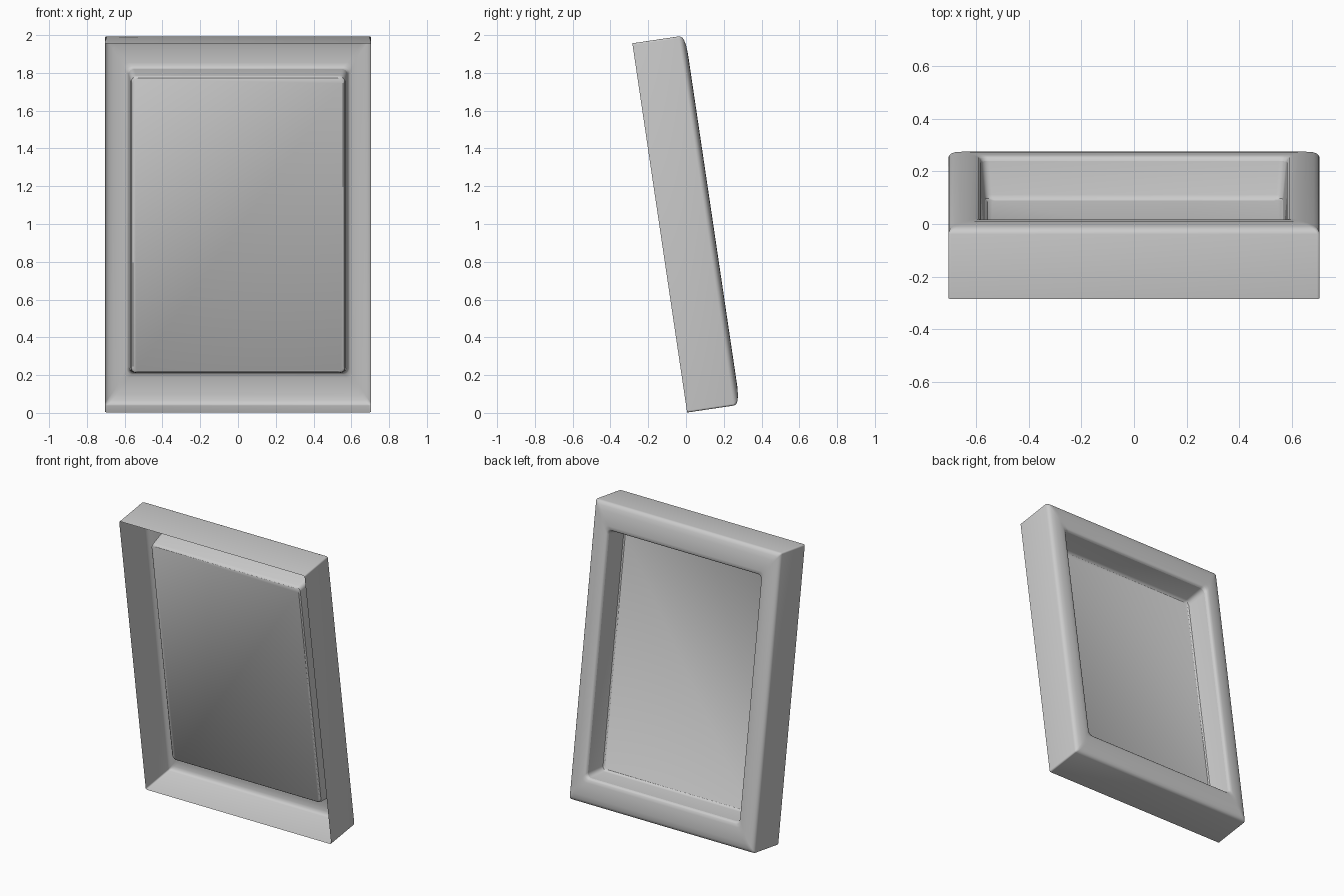
import bpy, bmesh, math
from mathutils import Matrix

if "Cube" in bpy.data.objects:
    bpy.data.objects.remove(bpy.data.objects["Cube"])

HALF_W, LENGTH, TILT = 0.705, 1.976, math.radians(8.44)
SEG = 5  # segments per rounded corner


def ring(bm, dx, dv, depth, r):
    """Rounded rectangle inset by dx / dv at a given depth (+y)."""
    hx, hz = HALF_W - dx, LENGTH / 2 - dv
    verts = []
    for k, (sx, sz) in enumerate([(1, 1), (-1, 1), (-1, -1), (1, -1)]):
        for i in range(SEG + 1):
            a = math.pi / 2 * (k + i / SEG)
            verts.append(bm.verts.new((sx * (hx - r) + r * math.cos(a), depth,
                                       LENGTH / 2 + sz * (hz - r) + r * math.sin(a))))
    return verts


def build(name, profile, cap=False):
    """Skin a stack of rounded rectangles, optionally closing the last one."""
    bm = bmesh.new()
    rings = [ring(bm, *p) for p in profile]
    for a, b in zip(rings, rings[1:]):
        n = len(a)
        for i in range(n):
            j = (i + 1) % n
            bm.faces.new((a[i], b[i], b[j], a[j]))
    if cap:
        bm.faces.new(rings[-1][::-1])
    # Make the show face (+y) point outward
    bm.normal_update()
    if sum(f.normal.y * f.calc_area() for f in bm.faces) < 0:
        bmesh.ops.reverse_faces(bm, faces=bm.faces[:])
    # Lean the whole part toward -y at the top
    bmesh.ops.transform(bm, verts=bm.verts[:],
                        matrix=Matrix.Translation((0, 0.006, 0.002)) @ Matrix.Rotation(TILT, 4, 'X'))
    mesh = bpy.data.meshes.new(name)
    bm.to_mesh(mesh)
    bm.free()
    obj = bpy.data.objects.new(name, mesh)
    bpy.context.collection.objects.link(obj)
    bpy.ops.object.select_all(action='DESELECT')
    obj.select_set(True)
    bpy.context.view_layer.objects.active = obj
    bpy.ops.object.shade_smooth_by_angle(angle=math.radians(35))
    return obj


# Open-backed frame moulding: outer wall, softly domed face, inner lip
build("frame_moulding", [
    (0.000, 0.000, 0.000, 0.010),
    (0.000, 0.000, 0.248, 0.010),
    (0.003, 0.003, 0.258, 0.012),
    (0.010, 0.010, 0.267, 0.014),
    (0.022, 0.025, 0.274, 0.016),
    (0.045, 0.055, 0.280, 0.018),
    (0.075, 0.100, 0.283, 0.022),
    (0.100, 0.145, 0.282, 0.026),
    (0.114, 0.164, 0.279, 0.030),
    (0.121, 0.172, 0.273, 0.030),
    (0.125, 0.176, 0.262, 0.030),
])

# Recessed tray: slightly tapered walls and a flat picture panel
build("recessed_panel", [
    (0.125, 0.176, 0.262, 0.030),
    (0.137, 0.192, 0.135, 0.028),
    (0.140, 0.196, 0.122, 0.028),
    (0.148, 0.204, 0.115, 0.028),
], cap=True)
